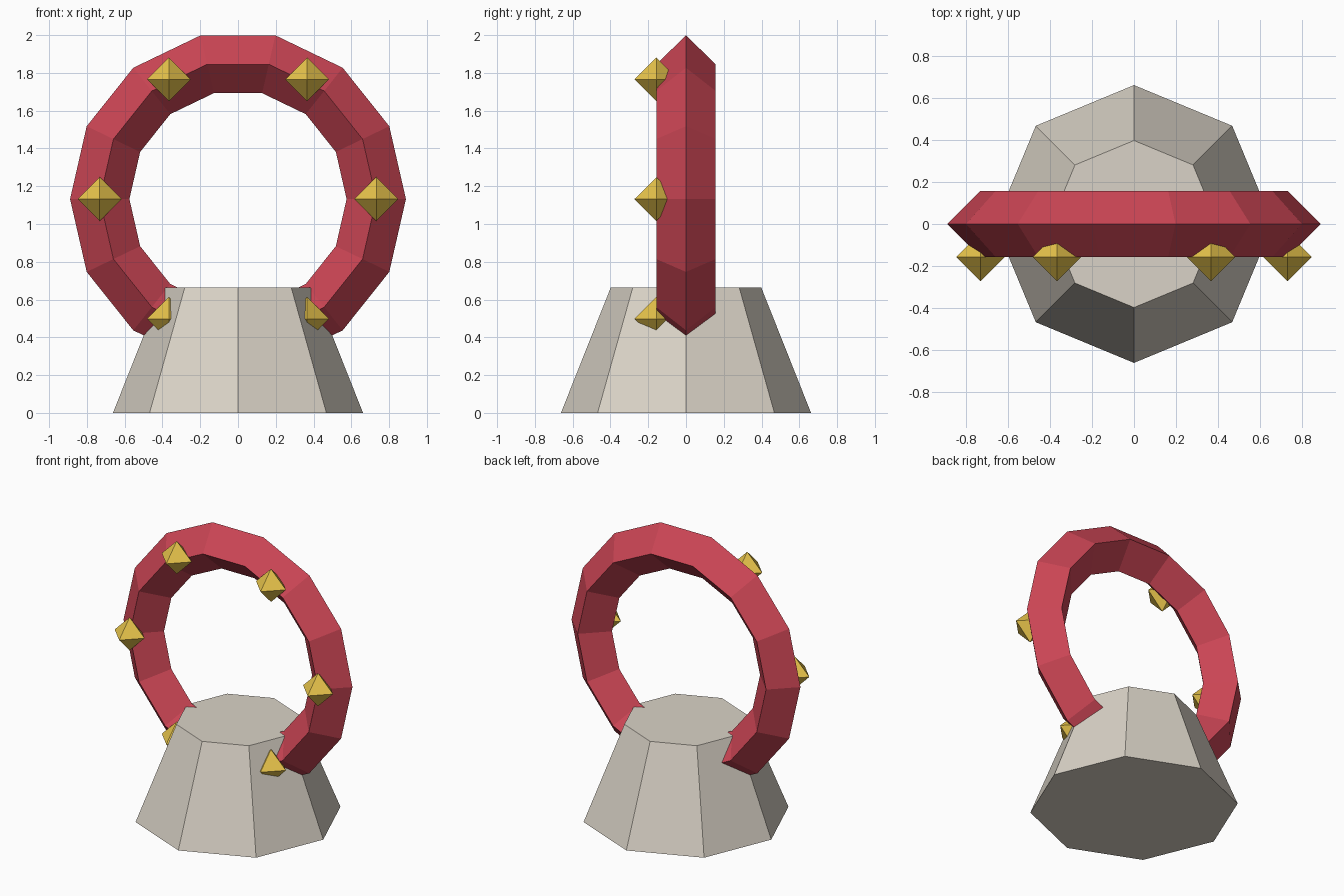
import bpy, bmesh
from math import cos, sin, tau, pi

if "Cube" in bpy.data.objects:
    bpy.data.objects.remove(bpy.data.objects["Cube"])

RING_Z, RING_R, TUBE_R = 1.132, 0.732, 0.157


def material(name, rgb):
    m = bpy.data.materials.new(name)
    m.diffuse_color = (*rgb, 1)
    m.use_nodes = True
    m.node_tree.nodes["Principled BSDF"].inputs["Base Color"].default_value = m.diffuse_color
    return m


stone = material("stone", (0.70, 0.65, 0.57))
red = material("red", (0.60, 0.06, 0.09))
gold = material("gold", (0.80, 0.55, 0.07))


def finish(bm, name, mat):
    bmesh.ops.recalc_face_normals(bm, faces=bm.faces[:])
    mesh = bpy.data.meshes.new(name)
    bm.to_mesh(mesh)
    bm.free()
    mesh.materials.append(mat)
    obj = bpy.data.objects.new(name, mesh)
    bpy.context.collection.objects.link(obj)
    return obj


# Tapered eight-sided pedestal, corners on the axes
bm = bmesh.new()
loops = [[bm.verts.new((r * cos(tau * i / 8), r * sin(tau * i / 8), z)) for i in range(8)]
         for r, z in ((0.662, 0), (0.398, 0.665))]
for i in range(8):
    j = (i + 1) % 8
    bm.faces.new((loops[0][i], loops[0][j], loops[1][j], loops[1][i]))
for loop in loops:
    bm.faces.new(loop)
finish(bm, "pedestal", stone)

# Upright ring: 14 segments with a diamond cross-section, sunk into the pedestal
bm = bmesh.new()
rings = []
for i in range(14):
    a = tau * i / 14
    rings.append([])
    for k in range(4):
        r = RING_R + TUBE_R * cos(pi / 2 * k)
        y = TUBE_R * sin(pi / 2 * k)
        rings[-1].append(bm.verts.new((r * cos(a), y, RING_Z + r * sin(a))))
for i in range(14):
    p, q = rings[i], rings[(i + 1) % 14]
    for k in range(4):
        m = (k + 1) % 4
        bm.faces.new((p[k], q[k], q[m], p[m]))
finish(bm, "ring", red)

# Six octahedral studs along the front ridge of the ring
for n in range(6):
    a = tau * n / 6
    bm = bmesh.new()
    s = 0.116
    bottom, top = (bm.verts.new((0, 0, z)) for z in (-s, s))
    belt = [bm.verts.new((s * cos(tau * i / 4), s * sin(tau * i / 4), 0)) for i in range(4)]
    for i in range(4):
        for tip in (bottom, top):
            bm.faces.new((belt[i], belt[(i + 1) % 4], tip))
    stud = finish(bm, f"stud_{n + 1}", gold)
    stud.location = (RING_R * cos(a), -TUBE_R, RING_Z + RING_R * sin(a))
